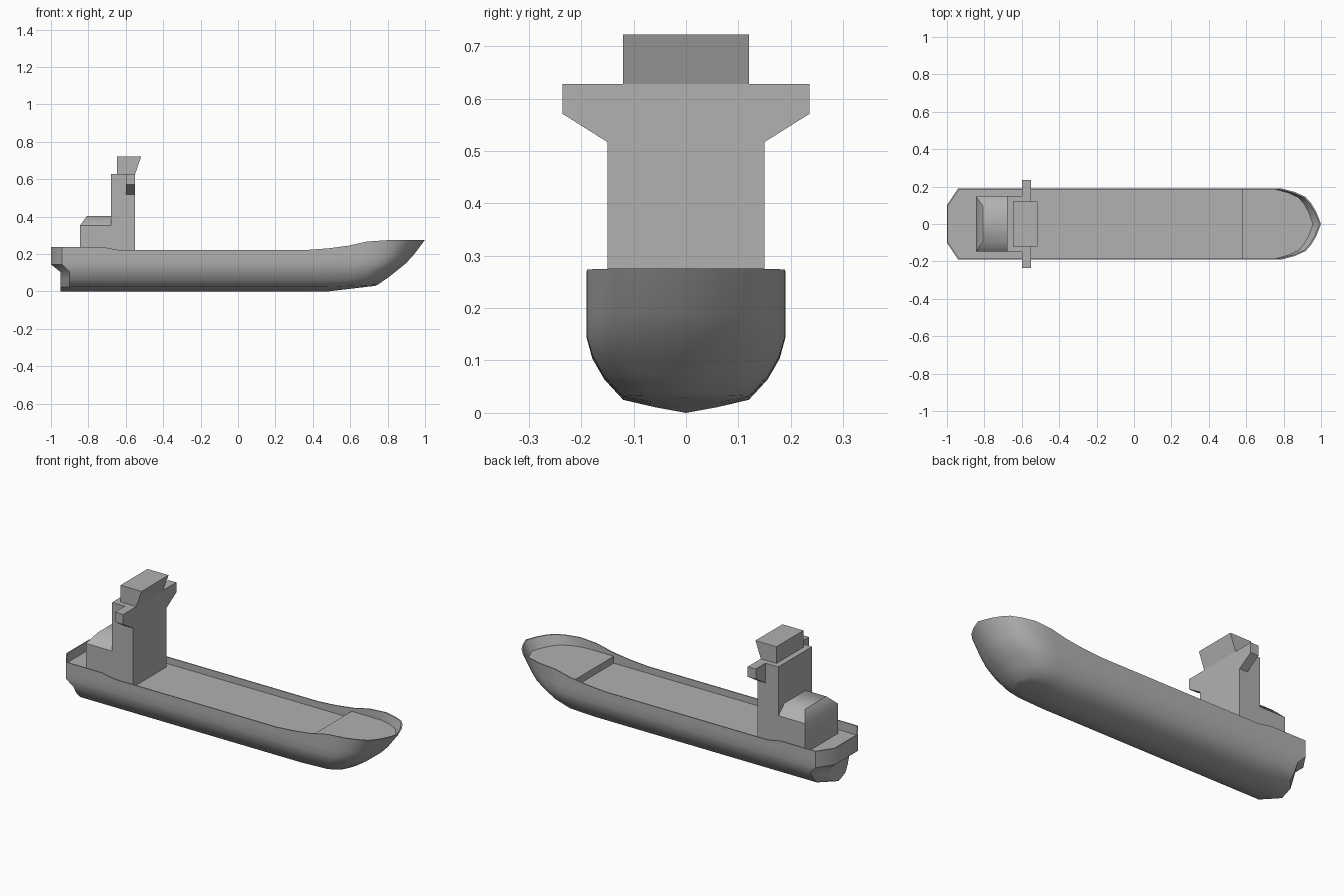
import bpy, bmesh, math

if "Cube" in bpy.data.objects:
    bpy.data.objects.remove(bpy.data.objects["Cube"])

paint = bpy.data.materials.new("grey_paint")
paint.diffuse_color = (.44, .44, .44, 1)
paint.use_nodes = True
paint.node_tree.nodes["Principled BSDF"].inputs["Base Color"].default_value = paint.diffuse_color


def finish(bm, name, angle):
    bmesh.ops.remove_doubles(bm, verts=bm.verts, dist=0.0005)
    bmesh.ops.recalc_face_normals(bm, faces=bm.faces)
    me = bpy.data.meshes.new(name)
    bm.to_mesh(me)
    bm.free()
    me.materials.append(paint)
    ob = bpy.data.objects.new(name, me)
    bpy.context.collection.objects.link(ob)
    bpy.ops.object.select_all(action='DESELECT')
    ob.select_set(True)
    bpy.context.view_layer.objects.active = ob
    bpy.ops.object.shade_smooth_by_angle(angle=math.radians(angle))
    return ob


def interp(x, pts):
    for (a, u), (b, v) in zip(pts, pts[1:]):
        if x <= b:
            return u + (v - u) * max(0, (x - a) / (b - a))
    return pts[-1][1]


def prism(name, profile, axis, lo, hi):
    """Extrude an (x,z) profile along y, or a (y,z) profile along x."""
    bm = bmesh.new()
    place = (lambda p, d: (p[0], d, p[1])) if axis == 'y' else (lambda p, d: (d, p[0], p[1]))
    a, b = ([bm.verts.new(place(p, d)) for p in profile] for d in (lo, hi))
    bm.faces.new(a)
    bm.faces.new(b)
    n = len(a)
    for i in range(n):
        bm.faces.new((a[i], a[(i + 1) % n], b[(i + 1) % n], b[i]))
    return finish(bm, name, 30)


# Hull, bulwark and deck: levels run keel -> rail -> inner rail -> deck centre
SHEER = [(-1, .237), (-.72, .237), (-.64, .222), (.37, .222), (.48, .23), (.58, .242),
         (.64, .256), (.7, .269), (.8, .274), (1, .276)]
# (half width, z, bow tip x, bow tip z, stern end x, stern side x); z None = sheer, 'deck' = deck
LEVELS = [(0, 0, .735, .03, -.95, -.9),
          (.06, .011, .738, .032, -.95, -.9),
          (.12, .025, .745, .035, -.95, -.9),
          (.156, .064, .80, .072, -.95, -.9),
          (.179, .104, .85, .112, -.95, -.9),
          (.19, .145, .895, .148, -1, -.94),
          (.19, .19, .935, .19, -1, -.94),
          (.19, None, 1, None, -1, -.94),
          (.184, None, .992, None, -.994, -.937),
          (.184, 'deck', .957, None, -.994, -.937),
          (0, 'deck', .957, None, -.994, -.937)]
BOW = [(0, 1), (.208, 1), (.208, 1), (.4, 1), (.6, .995), (.73, .9),
       (.84, .765), (.9, .58), (.95, .35), (1, 0)]
MAIN_DECK, FORE_DECK = .185, .224
stations = [('end', 0), ('end', .53), ('side', 1)]
stations += [('mid', x) for x in (-.72, -.64, -.2, .2, .37)]
stations += [('bow', i) for i in range(len(BOW))]


def hull_point(level, station):
    w, z, tip, tipz, end, side = level
    kind, k = station
    t = 0
    if kind == 'end':
        x, y = end, w * k
    elif kind == 'side':
        x, y = side, w
    elif kind == 'mid':
        x, y = k, w
    else:
        t, f = BOW[k]
        x, y = .48 + (tip - .48) * t, w * f
    if z is None:
        z = interp(x, SHEER)
    elif z == 'deck':
        z = FORE_DECK if kind == 'bow' and k >= 2 else MAIN_DECK
    else:
        z += (tipz - z) * t
    return x, y, z


bm = bmesh.new()
for sgn in (1, -1):
    grid = []
    for st in stations:
        pts = [hull_point(lv, st) for lv in LEVELS]
        grid.append([bm.verts.new((x, sgn * y, z)) for x, y, z in pts])
    for a, b in zip(grid, grid[1:]):
        for j in range(len(LEVELS) - 1):
            bm.faces.new((a[j], a[j + 1], b[j + 1], b[j]))
finish(bm, "hull", 40)

# Bridge tower
prism("bridge_tower", [(-.15, .18), (.15, .18), (.15, .628), (-.15, .628)], 'x', -.68, -.55)

# Bridge wings on both sides
for s, side in ((1, "left"), (-1, "right")):
    prism("bridge_wing_" + side,
          [(s * .15, .517), (s * .236, .571), (s * .236, .628), (s * .15, .628)], 'x', -.6, -.55)

# Wheelhouse with raked front
prism("wheelhouse", [(-.648, .628), (-.55, .628), (-.517, .722), (-.648, .722)], 'y', -.12, .12)

# Aft deckhouse with sloped roof edges
bm = bmesh.new()
rings = [[bm.verts.new((x, y, z)) for x, y in ((x0, -w), (-.68, -w), (-.68, w), (x0, w))]
         for x0, w, z in ((-.845, .147, .18), (-.845, .147, .352), (-.808, .095, .403))]
bm.faces.new(rings[0])
bm.faces.new(rings[2])
for a, b in zip(rings, rings[1:]):
    for i in range(4):
        bm.faces.new((a[i], a[(i + 1) % 4], b[(i + 1) % 4], b[i]))
finish(bm, "aft_deckhouse", 45)
